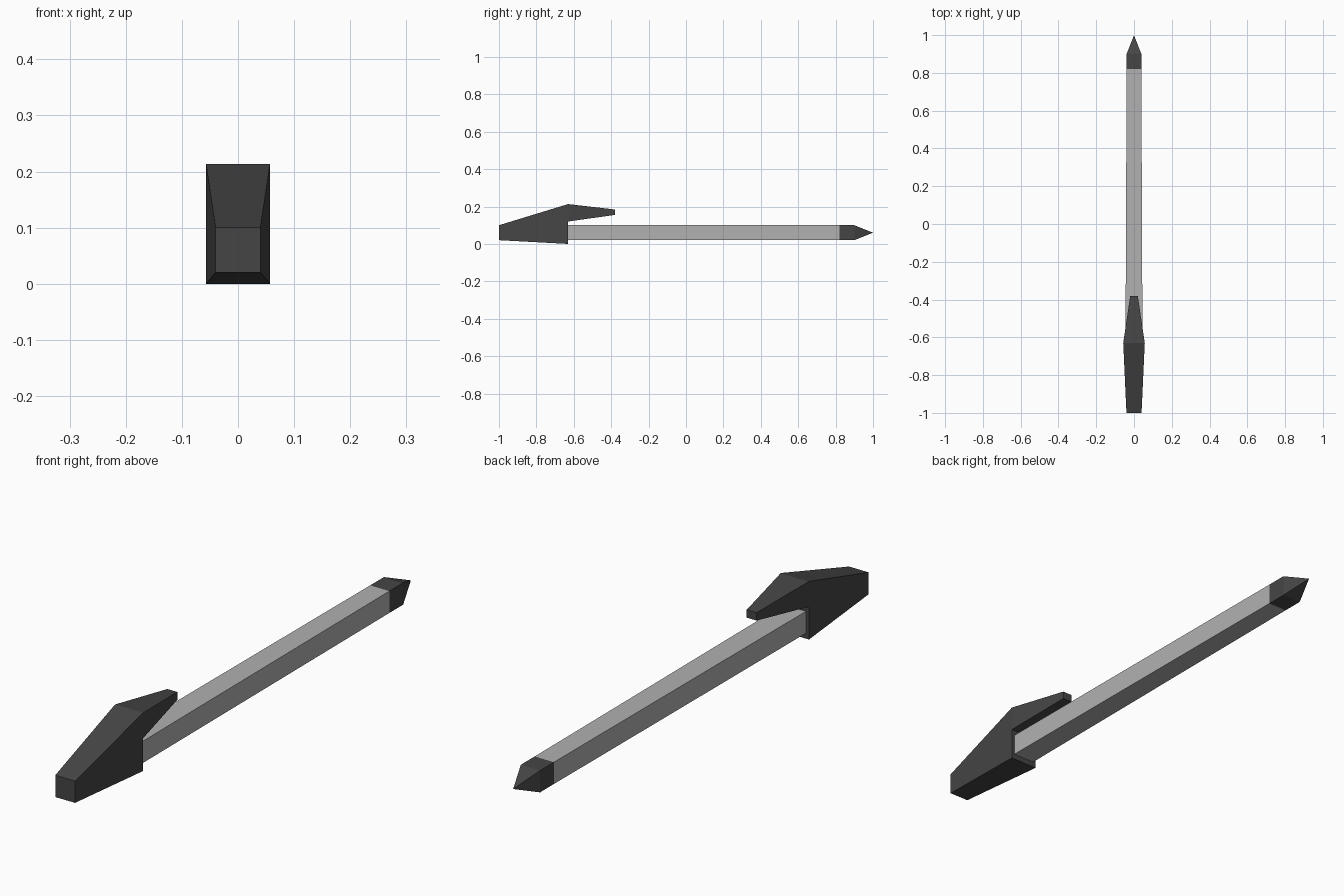
import bpy
import bmesh

default_cube = bpy.data.objects.get("Cube")
if default_cube:
    bpy.data.objects.remove(default_cube, do_unlink=True)


def make_material(name, value):
    mat = bpy.data.materials.new(name)
    mat.use_nodes = True
    colour = (value, value, value, 1)
    mat.diffuse_color = colour
    mat.node_tree.nodes["Principled BSDF"].inputs["Base Color"].default_value = colour
    return mat


def finish(bm, name, mat):
    bmesh.ops.recalc_face_normals(bm, faces=bm.faces[:])
    mesh = bpy.data.meshes.new(name)
    bm.to_mesh(mesh)
    bm.free()
    mesh.materials.append(mat)
    obj = bpy.data.objects.new(name, mesh)
    bpy.context.collection.objects.link(obj)
    return obj


def loft(name, sections, mat, apex=None):
    """Join rectangular sections (y, half width, bottom, top), ending flat or in a point."""
    bm = bmesh.new()
    rings = [[bm.verts.new(p) for p in ((-w, y, lo), (w, y, lo), (w, y, hi), (-w, y, hi))]
             for y, w, lo, hi in sections]
    for a, b in zip(rings, rings[1:]):
        for i in range(4):
            j = (i + 1) % 4
            bm.faces.new((a[i], a[j], b[j], b[i]))
    bm.faces.new(rings[0])
    if apex:
        point = bm.verts.new(apex)
        for i in range(4):
            bm.faces.new((rings[-1][i], rings[-1][(i + 1) % 4], point))
    else:
        bm.faces.new(rings[-1])
    return finish(bm, name, mat)


def mirrored_profile(name, outline, panels, mat):
    """Span a side outline (y, z, half width) across x; panels are its flat side faces."""
    bm = bmesh.new()
    left = [bm.verts.new((w, y, z)) for y, z, w in outline]
    right = [bm.verts.new((-w, y, z)) for y, z, w in outline]
    for i in range(len(outline)):
        j = (i + 1) % len(outline)
        bm.faces.new((left[i], left[j], right[j], right[i]))
    for side in (left, right):
        for panel in panels:
            bm.faces.new([side[i] for i in panel])
    return finish(bm, name, mat)


grey = make_material("light grey", 0.44)
dark = make_material("charcoal", 0.06)

# Square barrel, slightly wider toward the cap
loft("barrel", [(-0.64, 0.045, 0.02, 0.1), (0.82, 0.039, 0.02, 0.1)], grey)

# Dark collar running into a pyramid point
loft("tip", [(0.82, 0.039, 0.02, 0.1), (0.9, 0.039, 0.02, 0.1)], dark, apex=(0, 1, 0.06))

# Wedge cap with its overhanging clip
cap_outline = [(-1, 0.02, 0.04), (-1, 0.1, 0.04), (-0.63, 0.213, 0.057),
               (-0.38, 0.184, 0.02), (-0.38, 0.155, 0.02),
               (-0.63, 0.12, 0.057), (-0.63, 0, 0.057)]
mirrored_profile("cap_with_clip", cap_outline, [(0, 1, 2, 5, 6), (2, 3, 4, 5)], dark)
